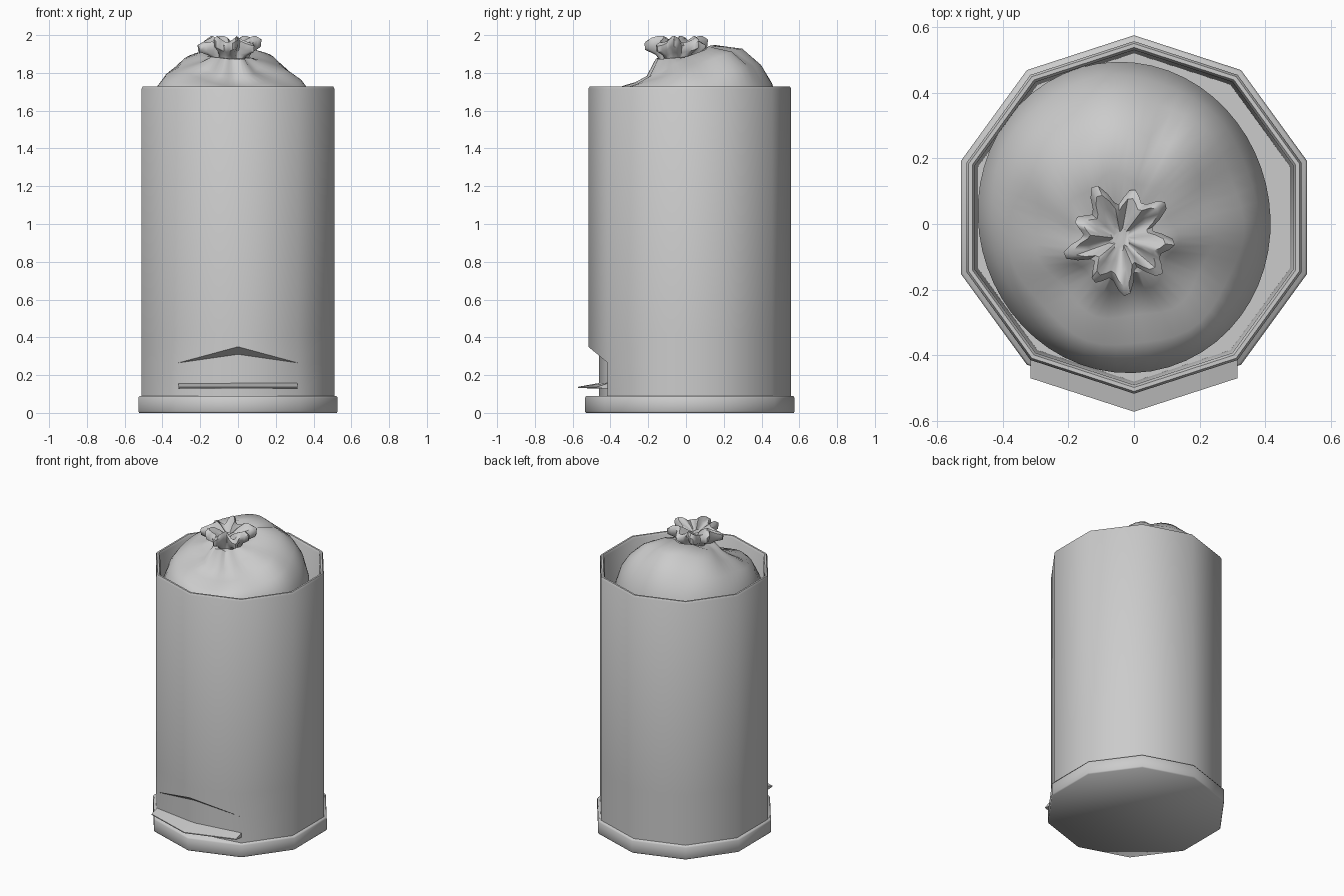
import bpy, bmesh, math
from mathutils import Vector, noise

cube = bpy.data.objects.get("Cube")
if cube:
    bpy.data.objects.remove(cube, do_unlink=True)

grey = bpy.data.materials.new("light grey")
grey.use_nodes = True
grey.diffuse_color = (0.6, 0.6, 0.6, 1)
grey.node_tree.nodes["Principled BSDF"].inputs["Base Color"].default_value = (0.6, 0.6, 0.6, 1)

SIDES = 10
FRONT = 5          # index of the corner that points to the front
CENTRE_Y = 0.02


def skin(name, rings, cap_start=True, cap_end=True, angle=60):
    """Bridge closed rings of points into one smooth-shaded object."""
    bm = bmesh.new()
    loops = [[bm.verts.new(p) for p in ring] for ring in rings]
    n = len(loops[0])
    for low, high in zip(loops, loops[1:]):
        for i in range(n):
            j = (i + 1) % n
            bm.faces.new((low[i], low[j], high[j], high[i]))
    if cap_start:
        bm.faces.new(loops[0][::-1])
    if cap_end:
        bm.faces.new(loops[-1])
    bmesh.ops.remove_doubles(bm, verts=bm.verts, dist=0.0005)
    bmesh.ops.recalc_face_normals(bm, faces=bm.faces)
    mesh = bpy.data.meshes.new(name)
    bm.to_mesh(mesh)
    bm.free()
    mesh.materials.append(grey)
    obj = bpy.data.objects.new(name, mesh)
    bpy.context.collection.objects.link(obj)
    bpy.ops.object.select_all(action='DESELECT')
    obj.select_set(True)
    bpy.context.view_layer.objects.active = obj
    bpy.ops.object.shade_smooth_by_angle(angle=math.radians(angle))
    return obj


def decagon(r, z, front=None):
    """Ten-sided ring; front replaces the (y, z) of the front corner."""
    ring = []
    for i in range(SIDES):
        a = math.pi / 2 + math.tau * i / SIDES
        ring.append(Vector((r * math.cos(a), CENTRE_Y + r * math.sin(a), z)))
    if front:
        ring[FRONT] = Vector((0, *front))
    return ring


# Base plate with a softened edge
skin("base", [decagon(0.55, 0), decagon(0.555, 0.008),
              decagon(0.555, 0.08), decagon(0.548, 0.09)])

# Bin body: pedal recess in the two front faces, rolled rim, hollow inside
body = [decagon(0.537, 0.088, (-0.46, 0.088)),
        decagon(0.537, 0.265, (-0.46, 0.31)),
        decagon(0.537, 0.265, (-0.517, 0.35)),
        decagon(0.537, 0.42)]
for r, z in [(0.537, 1.715), (0.53, 1.728), (0.518, 1.728), (0.51, 1.715), (0.5, 0.45)]:
    body.append(decagon(r, z))
skin("body", body, cap_start=False, angle=50)

# Pedal: a V-shaped wedge, thin at the front
pedal = []
for x, back, tip in [(-0.315, -0.405, -0.47), (0, -0.45, -0.572), (0.315, -0.405, -0.47)]:
    pedal.append([Vector((x, back, 0.128)), Vector((x, tip, 0.132)),
                  Vector((x, tip, 0.138)), Vector((x, back, 0.16))])
skin("pedal", pedal, angle=30)

# Rubbish bag: radius, height, centre x, centre y, pucker, backward lift
SEGMENTS = 54
profile = [
    (0.36, 1.30, -0.02, 0.02, 0.00, 0.0),
    (0.45, 1.48, -0.03, 0.02, 0.00, 0.0),
    (0.46, 1.60, -0.03, 0.02, 0.00, 0.0),
    (0.42, 1.71, -0.03, 0.02, 0.01, 0.03),
    (0.37, 1.775, -0.03, 0.01, 0.02, 0.06),
    (0.28, 1.83, -0.03, 0.00, 0.04, 0.09),
    (0.17, 1.865, -0.04, -0.03, 0.08, 0.08),
    (0.10, 1.885, -0.04, -0.05, 0.12, 0.0),
]
bag = []
for r, z, cx, cy, pucker, lift in profile:
    ring = []
    for i in range(SEGMENTS):
        a = math.tau * i / SEGMENTS
        wave = 1 + pucker * math.cos(7 * a + 0.6) + 0.035 * math.sin(2 * a + 4.2)
        x, y = cx + r * wave * math.cos(a), cy + r * wave * math.sin(a)
        lump = 0.02 * noise.noise(Vector((x * 4, y * 4, 0.5)))
        dent = 0.05 * math.exp(-((x - 0.08) ** 2 + (y - 0.28) ** 2) / 0.0008)
        ring.append(Vector((x, y, z + lift * math.sin(a) + lump - dent)))
    bag.append(ring)
skin("bag", bag, angle=60)

# Gathered top of the bag: radius, height, ruffle depth, ruffle height
ruffle = [
    (0.085, 1.87, 0.10, 0.0),
    (0.10, 1.90, 0.22, 0.008),
    (0.135, 1.925, 0.30, 0.015),
    (0.14, 1.96, 0.28, 0.018),
    (0.115, 1.978, 0.28, 0.018),
    (0.075, 1.96, 0.35, 0.015),
    (0.03, 1.935, 0.30, 0.008),
]
gathers = []
for r, z, depth, height in ruffle:
    ring = []
    for i in range(SEGMENTS):
        a = math.tau * i / SEGMENTS
        fold = 0.7 * math.cos(9 * a + 0.5) + 0.4 * math.cos(5 * a + 2)
        rr = r * (1 + depth * fold)
        ring.append(Vector((-0.04 + rr * math.cos(a), -0.045 + rr * math.sin(a),
                            z + height * math.cos(6 * a + 1))))
    gathers.append(ring)
skin("bag_gathers", gathers, angle=50)
